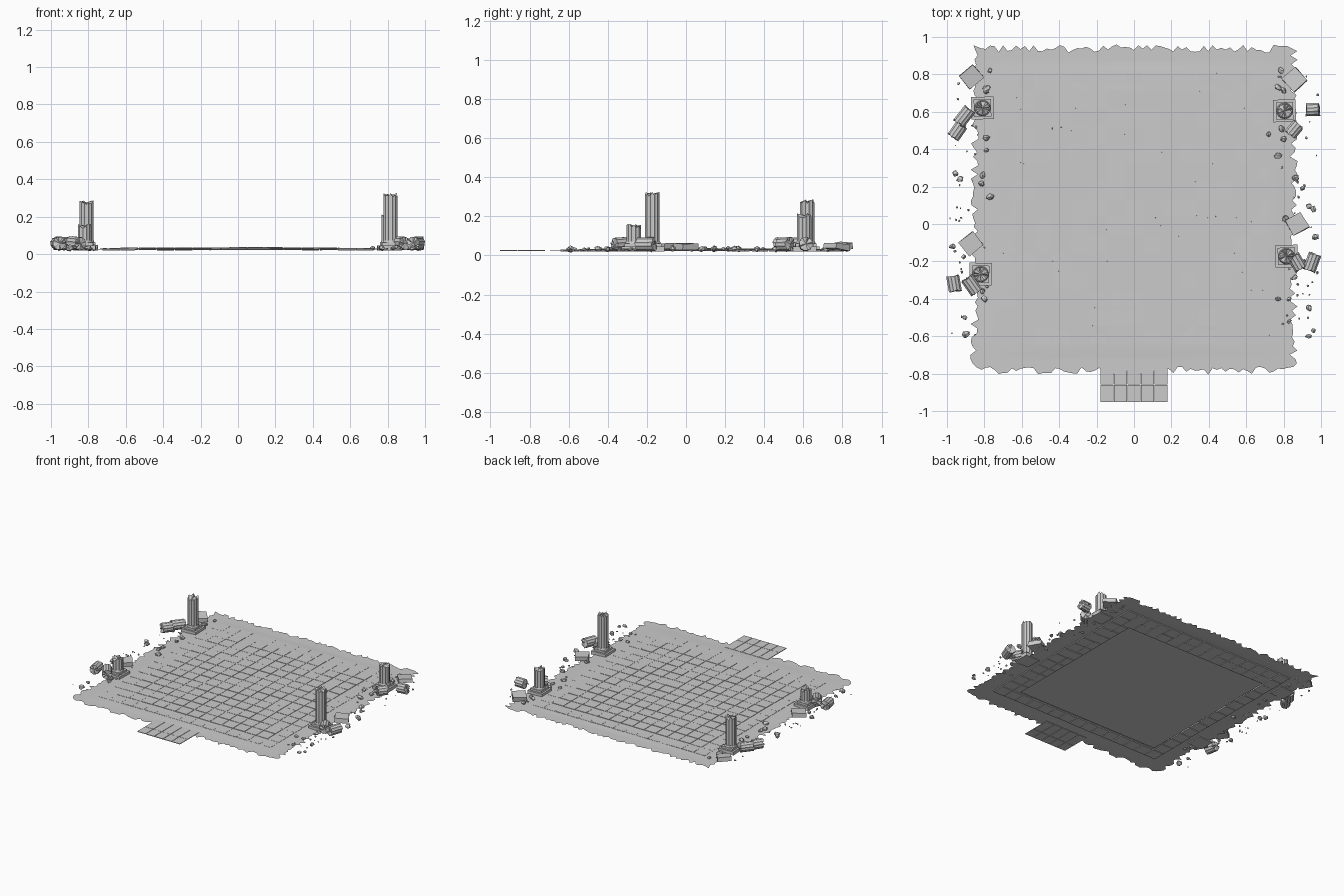
import bpy, bmesh, math, random
from mathutils import Matrix, Vector, Euler

if "Cube" in bpy.data.objects:
    bpy.data.objects.remove(bpy.data.objects["Cube"])

random.seed(4)
U = random.uniform
G = 0.025  # ground level


def finish(bm, name):
    bmesh.ops.recalc_face_normals(bm, faces=bm.faces[:])
    me = bpy.data.meshes.new(name)
    bm.to_mesh(me)
    bm.free()
    ob = bpy.data.objects.new(name, me)
    bpy.context.collection.objects.link(ob)
    return ob


def box(bm, loc, size, rot=(0, 0, 0), jitter=0.0):
    m = Matrix.LocRotScale(Vector(loc), Euler(rot), Vector(size))
    vs = bmesh.ops.create_cube(bm, size=1, matrix=m)['verts']
    for v in vs:
        v.co += Vector((U(-1, 1), U(-1, 1), U(-1, 1))) * jitter


def drum(bm, m, r, length, break_low, break_high, flutes=12):
    """Fluted shaft along local z with ragged broken ends."""
    n = flutes * 2
    rings = []
    for z, rough in ((0, break_low), (length, break_high)):
        ring = []
        for i in range(n):
            a = 2 * math.pi * i / n
            rr = r if i % 2 else r * 0.92
            ring.append(bm.verts.new(m @ Vector((rr * math.cos(a), rr * math.sin(a),
                                                 z + U(-rough, rough)))))
        rings.append((ring, bm.verts.new(m @ Vector((0, 0, z)))))
    (lo, lc), (hi, hc) = rings
    for i in range(n):
        j = (i + 1) % n
        bm.faces.new((lo[i], lo[j], hi[j], hi[i]))
        bm.faces.new((lo[j], lo[i], lc))
        bm.faces.new((hi[i], hi[j], hc))


def height(x, y):
    fx = max(0, 1 - (x / 0.8) ** 2)
    fy = max(0, 1 - ((y - 0.07) / 0.78) ** 2)
    wave = 0.001 * math.sin(9 * x + 1) * math.cos(8 * y)
    return G + (0.009 + wave) * math.sqrt(fx * fy)


# ground sheet with a ragged outline
bm = bmesh.new()
N = 72
X0, X1, Y0, Y1 = -0.84, 0.84, -0.77, 0.925
grid = []
for j in range(N + 1):
    row = []
    for i in range(N + 1):
        x, y = X0 + (X1 - X0) * i / N, Y0 + (Y1 - Y0) * j / N
        z = height(x, y)
        if i in (0, N):
            x += (1 if i else -1) * U(-0.008, 0.035)
        if j in (0, N):
            y += (1 if j else -1) * U(-0.008, 0.035)
        row.append(bm.verts.new((x, y, z)))
    grid.append(row)
for j in range(N):
    for i in range(N):
        bm.faces.new((grid[j][i], grid[j][i + 1], grid[j + 1][i + 1], grid[j + 1][i]))
ground = finish(bm, "ground_sheet")
for p in ground.data.polygons:
    p.use_smooth = True

# flat bed under the middle of the floor
bm = bmesh.new()
bmesh.ops.create_grid(bm, x_segments=1, y_segments=1, size=0.5,
                      matrix=Matrix.Translation((0, 0.08, 0)) @ Matrix.Diagonal((1.2, 1.16, 1, 1)))
finish(bm, "floor_bed")

# worn paving stones, barely proud of the ground
bm = bmesh.new()
P = 0.0968
for i in range(15):
    for j in range(15):
        x, y = (i - 7) * P, 0.083 + (j - 7) * P
        edge = max(abs(i - 7), abs(j - 7)) == 7
        top = height(x, y) + (U(0.0, 0.0012) if edge else U(0.0012, 0.003))
        box(bm, (x, y, top - 0.004), (P - U(0.002, 0.007), P - U(0.002, 0.007), 0.008),
            (U(-.008, .008), U(-.008, .008), U(-.01, .01)))
finish(bm, "paving_stones")

# entrance path of five slabs wide
bm = bmesh.new()
for i in range(5):
    for y, d in ((-0.906, 0.09), (-0.79, 0.138)):
        box(bm, ((i - 2) * 0.072, y, G), (0.069, d, 0.004 + U(0, 0.001)))
finish(bm, "entrance_path")

# four broken columns: x, y, top, turn
columns = [(-0.81, 0.62, 0.275, 0.03), (0.805, 0.605, 0.205, 0.02),
           (0.815, -0.172, 0.315, 0.03), (-0.82, -0.268, 0.15, -0.03)]
for k, (x, y, top, turn) in enumerate(columns):
    bm = bmesh.new()
    box(bm, (x, y, 0.033), (0.12, 0.12, 0.026), (0, 0, turn))
    box(bm, (x, y, 0.053), (0.092, 0.092, 0.016), (0, 0, turn))
    bmesh.ops.create_cone(bm, cap_ends=True, segments=24, radius1=0.043, radius2=0.039,
                          depth=0.012, matrix=Matrix.Translation((x, y, 0.066)))
    drum(bm, Matrix.Translation((x, y, 0.06)), 0.038, top - 0.06, 0, 0.012)
    finish(bm, "broken_column_%d" % (k + 1))

# fallen drums: x, y, heading in degrees, length
fallen = [(-0.908, 0.575, 52, 0.095), (-0.945, 0.495, 55, 0.075),
          (0.955, 0.612, 2, 0.07), (0.857, 0.505, 50, 0.07),
          (-0.962, -0.32, 100, 0.08), (-0.868, -0.328, 125, 0.09),
          (0.952, -0.205, 70, 0.09), (0.872, -0.205, 120, 0.08)]
bm = bmesh.new()
for x, y, a, length in fallen:
    m = (Matrix.Translation((x, y, 0.058)) @ Matrix.Rotation(math.radians(a), 4, 'Z')
         @ Matrix.Rotation(math.radians(90 + U(-4, 4)), 4, 'Y')
         @ Matrix.Translation((0, 0, -length / 2)))
    drum(bm, m, 0.036, length, 0.006, 0.006)
finish(bm, "fallen_drums")

# tilted capital slabs: x, y, heading
slabs = [(-0.87, 0.787, 40), (0.86, 0.772, 42), (0.872, 0.0, 30), (-0.872, -0.105, 38)]
bm = bmesh.new()
for x, y, a in slabs:
    box(bm, (x, y, 0.046), (0.098, 0.094, 0.03),
        (U(-.15, .15), U(-.15, .15), math.radians(a)), 0.003)
finish(bm, "fallen_slabs")

# rubble stones along both sides
left = [(.77, .82), (.79, .725), (.79, .46), (.79, .395), (.955, .27), (.93, .24),
        (.81, .26), (.815, .215), (.77, .145), (.97, -.12), (.91, -.175), (.8, -.4),
        (.905, -.5), (.9, -.59), (.81, -.36), (.91, .52), (.79, .71), (.83, -.34)]
right = [(.785, .82), (.77, .73), (.8, .715), (.72, .48), (.8, .455), (.77, .365),
         (.865, .245), (.9, .19), (.935, .095), (.96, .08), (.97, -.07), (.91, -.2),
         (.86, -.285), (.77, -.4), (.83, -.4), (.935, -.45), (.96, -.57), (.83, -.52),
         (.935, -.6), (.79, .51), (.81, .03)]
stones = [(-x, y, U(.013, .021)) for x, y in left] + [(x, y, U(.013, .021)) for x, y in right]
for s in (-1, 1):
    stones += [(s * U(.77, .985), U(-.63, .83), U(.004, .009)) for _ in range(32)]
bm = bmesh.new()
for x, y, r in stones:
    m = Matrix.LocRotScale(Vector((x, y, G + r * 0.45)), Euler((U(-.3, .3), U(-.3, .3), U(0, 6))),
                           Vector((r * U(.95, 1.25), r * U(.75, 1), r * U(.65, .9))))
    for v in bmesh.ops.create_icosphere(bm, subdivisions=1, radius=1, matrix=m)['verts']:
        v.co += Vector((U(-1, 1), U(-1, 1), U(-1, 1))) * r * 0.17
finish(bm, "rubble")
